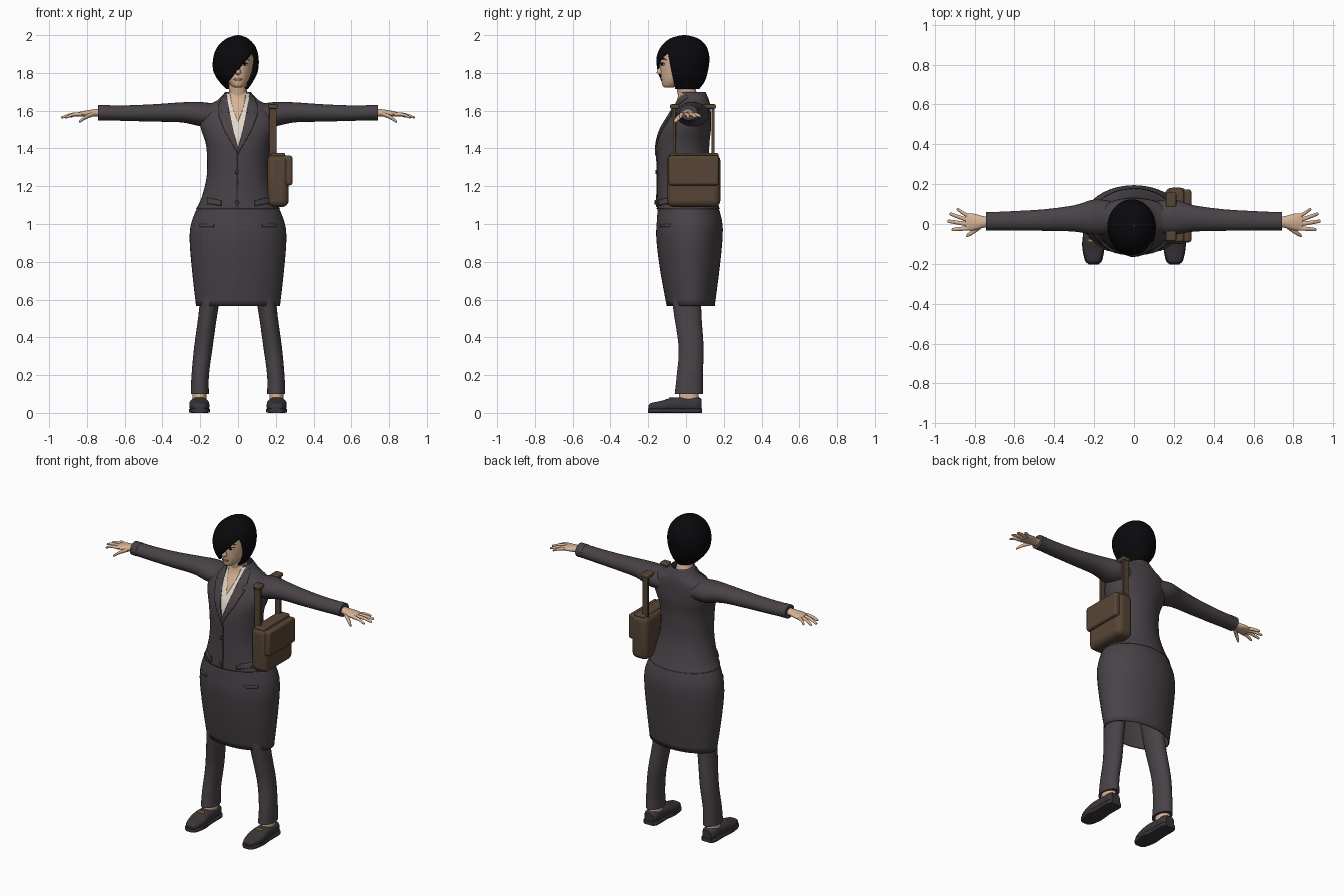
import bpy, bmesh, math
from mathutils import Vector
from mathutils.bvhtree import BVHTree

if "Cube" in bpy.data.objects:
    bpy.data.objects.remove(bpy.data.objects["Cube"])


def material(name, rgb):
    m = bpy.data.materials.new(name)
    m.use_nodes = True
    m.diffuse_color = (*rgb, 1)
    m.node_tree.nodes["Principled BSDF"].inputs["Base Color"].default_value = (*rgb, 1)
    return m


SUIT = material("charcoal cloth", (.066, .055, .063))
SHOE = material("dark leather", (.042, .036, .042))
BAG = material("brown leather", (.095, .06, .036))
SKIN = material("skin", (.68, .45, .30))
SHIRT = material("cream shirt", (.75, .68, .58))
HAIR = material("black hair", (.003, .003, .004))
GOLD = material("gold metal", (.55, .27, .04))
LIPS = material("lips", (.42, .2, .15))


def finish(name, bm, mat, thick=0, bevel=0, angle=40):
    """Turn a bmesh into a smooth object with optional shell or rounded edges."""
    me = bpy.data.meshes.new(name)
    bm.to_mesh(me)
    me.materials.append(mat)
    me.shade_smooth()
    me.set_sharp_from_angle(angle=math.radians(angle))
    ob = bpy.data.objects.new(name, me)
    bpy.context.collection.objects.link(ob)
    if thick:
        mod = ob.modifiers.new("shell", "SOLIDIFY")
        mod.thickness = thick
        mod.offset = -1
    if bevel:
        mod = ob.modifiers.new("round", "BEVEL")
        mod.width = bevel
        mod.segments = 4
    return ob


def smooth_rings(rings, steps):
    """Catmull-Rom interpolation between cross-sections."""
    out = []
    for i in range(len(rings) - 1):
        a, b, c, d = (rings[max(0, min(len(rings) - 1, i + k))] for k in (-1, 0, 1, 2))
        for s in range(steps):
            t = s / steps
            out.append([.5 * (2*q + (r-p)*t + (2*p - 5*q + 4*r - w)*t*t + (3*q - p - 3*r + w)*t**3)
                        for p, q, r, w in zip(a, b, c, d)])
    return out + [list(rings[-1])]


def loft(axis, rings, segs=32, steps=4, power=2, cap=True):
    """Rings: position along axis, centre u, centre v, radius u, radius v."""
    order = {"X": (2, 0, 1), "Y": (1, 2, 0), "Z": (0, 1, 2)}[axis]
    bm = bmesh.new()
    loops = []
    for w, cu, cv, ru, rv in smooth_rings(rings, steps):
        loop = []
        for k in range(segs):
            a = math.tau * k / segs
            c, s = math.cos(a), math.sin(a)
            local = (cu + ru * math.copysign(abs(c) ** (2 / power), c),
                     cv + rv * math.copysign(abs(s) ** (2 / power), s), w)
            loop.append(bm.verts.new([local[j] for j in order]))
        loops.append(loop)
    for p, q in zip(loops, loops[1:]):
        for k in range(segs):
            n = (k + 1) % segs
            bm.faces.new((p[k], p[n], q[n], q[k]))
    if cap:
        bm.faces.new(loops[0])
        bm.faces.new(loops[-1])
    bmesh.ops.recalc_face_normals(bm, faces=bm.faces)
    return bm


def box(name, lo, hi, mat, bevel):
    bm = bmesh.new()
    bmesh.ops.create_cube(bm, size=1)
    for v in bm.verts:
        v.co = [l + (c + .5) * (h - l) for c, l, h in zip(v.co, lo, hi)]
    return finish(name, bm, mat, bevel=bevel)


def plate(name, outline, tree, off, mat, side=1):
    """Thin panel: an x-z outline laid on the front of a surface."""
    bm = bmesh.new()
    bm.faces.new([bm.verts.new((side * x, -1, z)) for x, z in outline])
    bmesh.ops.triangulate(bm, faces=bm.faces)
    for axis in (0, 2):
        vals = [v.co[axis] for v in bm.verts]
        normal = Vector((axis == 0, 0, axis == 2))
        for k in range(math.ceil(min(vals) / .015), math.floor(max(vals) / .015) + 1):
            bmesh.ops.bisect_plane(bm, geom=bm.verts[:] + bm.edges[:] + bm.faces[:],
                                   plane_co=normal * k * .015, plane_no=normal)
    for v in bm.verts[:]:
        hit = tree.ray_cast(v.co, Vector((0, 1, 0)))[0]
        if hit:
            v.co.y = hit.y - off
        else:
            bm.verts.remove(v)
    bm.normal_update()
    bmesh.ops.reverse_faces(bm, faces=[f for f in bm.faces if f.normal.y > 0])
    finish(name, bm, mat, thick=.008)


def disc(x, z, rx, rz, n=12):
    return [(x + rx * math.cos(math.tau * k / n), z + rz * math.sin(math.tau * k / n)) for k in range(n)]


# Skirt, open at the hem
skirt = loft("Z", [(.565, 0, .025, .222, .127), (.75, 0, .02, .243, .156), (.92, 0, .018, .256, .175),
                   (1.02, 0, .018, .243, .172), (1.14, 0, .005, .19, .15)], 48, cap=False)
skirt_tree = BVHTree.FromBMesh(skirt)
finish("skirt", skirt, SUIT, thick=.006)

# Jacket
jacket = loft("Z", [(1.08, 0, .012, .222, .167), (1.14, 0, .002, .193, .155), (1.26, 0, -.012, .165, .138),
                    (1.41, 0, -.015, .168, .138), (1.50, 0, 0, .195, .132), (1.57, 0, .02, .205, .112),
                    (1.62, 0, .033, .18, .096), (1.655, 0, .04, .11, .082), (1.70, 0, .035, .066, .068)],
              48, cap=False)
tree = BVHTree.FromBMesh(jacket)
finish("jacket", jacket, SUIT, thick=.006)

# Shirt opening, bare throat, lapels, pockets and buttons
plate("shirt_front", [(0, 1.39), (.05, 1.57), (.066, 1.69), (-.066, 1.69), (-.05, 1.57)], tree, .003, SHIRT)
plate("throat", [(0, 1.54), (.03, 1.62), (.046, 1.70), (-.046, 1.70), (-.03, 1.62)], tree, .006, SKIN)
plate("jacket_closure", [(-.004, 1.09), (.003, 1.09), (.003, 1.39), (-.004, 1.39)], tree, .005, SUIT)
for side, label in ((1, "left"), (-1, "right")):
    plate(label + "_lapel", [(0, 1.37), (.07, 1.49), (.105, 1.58), (.078, 1.59), (.105, 1.615), (.09, 1.67),
                             (.064, 1.695), (.048, 1.58), (0, 1.40)], tree, .011, SUIT, side)
    plate(label + "_pocket_flap", [(.09, 1.125), (.165, 1.14), (.165, 1.11), (.09, 1.095)], tree, .009, SUIT, side)
    plate(label + "_skirt_pocket", [(.13, .985), (.205, .985), (.205, 1.0), (.13, 1.0)], skirt_tree, .006, SUIT, side)
for i, z in enumerate((1.275, 1.115)):
    plate(f"button_{i + 1}", disc(-.006, z, .011, .011), tree, .012, SHOE)

for side, label in ((1, "left"), (-1, "right")):
    def limb(name, axis, rings, mat, **kw):
        """Build a left limb part and mirror it for the right side."""
        bm = loft(axis, rings, 24, **kw)
        for v in bm.verts:
            v.co.x *= side
        bmesh.ops.recalc_face_normals(bm, faces=bm.faces)
        finish(f"{label}_{name}", bm, mat)

    # Sleeves with a cuff
    limb("sleeve", "X", [(.11, .035, 1.575, .08, .06), (.20, .035, 1.582, .088, .064), (.30, .028, 1.591, .066, .053),
                         (.45, .02, 1.588, .054, .046), (.60, .016, 1.587, .049, .041), (.73, .014, 1.59, .045, .04)], SUIT)
    limb("cuff", "X", [(.70, .014, 1.59, .047, .041), (.742, .014, 1.59, .047, .041)], SUIT, steps=1)
    # Hands: palm, four fingers, thumb
    limb("palm", "X", [(.72, .012, 1.59, .025, .022), (.76, .01, 1.588, .03, .02), (.81, .01, 1.584, .043, .016),
                       (.845, .01, 1.58, .04, .012)], SKIN)
    tips = [(.89, .073, 1.57), (.925, .05, 1.567), (.936, .014, 1.565), (.915, -.028, 1.565)]
    for i, (x, y, z) in enumerate(tips):
        base = .039 - i * .02
        limb(f"finger_{i + 1}", "X", [(.83, base, 1.581, .011, .011), ((.83 + x) / 2, (base + y) / 2, 1.579, .01, .009),
                                      (x - .006, y, z, .008, .006), (x, y, z, .002, .002)], SKIN)
    limb("thumb", "X", [(.765, -.008, 1.583, .014, .013), (.805, -.036, 1.566, .014, .011),
                        (.835, -.056, 1.545, .009, .008), (.842, -.06, 1.541, .002, .002)], SKIN)
    # Trouser legs and ankles
    limb("trouser_leg", "Z", [(.10, .202, .015, .048, .075), (.2, .2, .02, .046, .069), (.35, .183, .027, .049, .066),
                              (.57, .153, .005, .051, .075), (.85, .12, 0, .07, .09)], SUIT)
    limb("ankle", "Z", [(.06, .204, .015, .038, .055), (.11, .204, .015, .036, .05)], SKIN, steps=1)
    # Shoes: "Y" lofts take z before x
    limb("shoe", "Y", [(-.198, .03, .203, .01, .022), (-.185, .032, .203, .02, .036), (-.13, .036, .204, .028, .052),
                       (-.075, .043, .205, .037, .052), (.0, .045, .205, .038, .046), (.06, .045, .205, .038, .044),
                       (.082, .043, .205, .03, .03)], SHOE, power=2.6)
    limb("sole", "Y", [(-.202, .012, .203, .012, .025), (-.18, .012, .203, .012, .044), (-.11, .012, .204, .012, .056),
                       (-.03, .012, .205, .012, .049), (.06, .012, .205, .012, .049), (.085, .012, .205, .012, .034)],
         SHOE, power=6)
    box(label + "_shoe_buckle", (side * .205 - .024, -.088, .074), (side * .205 + .024, -.076, .083), GOLD, .003)

# Neck and head
finish("neck", loft("Z", [(1.58, 0, .03, .06, .06), (1.66, 0, .015, .052, .054), (1.72, 0, 0, .047, .05),
                          (1.79, 0, -.005, .05, .055)]), SKIN)
head = loft("Z", [(1.722, 0, -.09, .018, .02), (1.732, 0, -.082, .034, .042), (1.765, 0, -.055, .058, .076),
                  (1.81, 0, -.03, .074, .105), (1.86, 0, -.015, .083, .121), (1.91, 0, -.01, .083, .12),
                  (1.96, 0, -.005, .06, .085), (1.985, 0, -.005, .02, .03)])
face = BVHTree.FromBMesh(head)
finish("head", head, SKIN)
finish("nose", loft("Z", [(1.79, 0, -.128, .008, .006), (1.80, 0, -.135, .015, .02), (1.825, 0, -.134, .01, .013),
                          (1.86, 0, -.132, .006, .006)], 16), SKIN)
plate("mouth", disc(0, 1.766, .023, .007), face, .003, LIPS)
for side, label in ((1, "left"), (-1, "right")):
    plate(label + "_eye", disc(.036, 1.846, .016, .007), face, .003, SHIRT, side)
    plate(label + "_iris", disc(.036, 1.846, .007, .007), face, .005, HAIR, side)
    plate(label + "_lash", [(.018, 1.85), (.036, 1.856), (.056, 1.85), (.036, 1.851)], face, .006, HAIR, side)
    plate(label + "_brow", [(.014, 1.866), (.045, 1.873), (.062, 1.866), (.045, 1.88)], face, .004, HAIR, side)

# Bobbed hair with a diagonal fringe cut away from the face
hair = loft("Z", [(1.715, -.005, -.01, .058, .08), (1.755, -.01, -.016, .09, .115), (1.81, -.013, -.017, .118, .133),
                  (1.88, -.011, -.016, .12, .14), (1.94, -.008, -.012, .1, .12), (1.98, -.004, -.01, .06, .078),
                  (1.996, 0, -.01, .022, .03), (2.0, 0, -.01, .003, .004)], 48, steps=5, cap=False)
cuts = [(Vector((.09, 0, 1.92)), Vector((.20, 0, -.17))),
        (Vector((0, -.105, 1.95)), Vector((0, -.22, -.045)))]
for co, no in cuts:
    bmesh.ops.bisect_plane(hair, geom=hair.verts[:] + hair.edges[:] + hair.faces[:], plane_co=co, plane_no=no)
opening = [f for f in hair.faces if all((f.calc_center_median() - co).dot(no) > 0 for co, no in cuts)]
bmesh.ops.delete(hair, geom=opening, context="FACES")
finish("hair", hair, HAIR, thick=.01)

# Shoulder bag: body, flap, edge welt and two strap runs
box("bag_body", (.155, -.10, 1.09), (.268, .182, 1.37), BAG, .035)
box("bag_flap", (.235, -.092, 1.205), (.288, .174, 1.362), BAG, .014)
box("bag_top_band", (.175, -.09, 1.355), (.25, .172, 1.376), BAG, .009)
for label, y, lo, hi in (("front", -.062, -.085, -.035), ("back", .143, .085, .158)):
    box(label + "_strap", (.165, y - .008, 1.34), (.205, y + .008, 1.625), BAG, .003)
    box(label + "_strap_end", (.16, lo, 1.61), (.212, hi, 1.634), BAG, .008)
